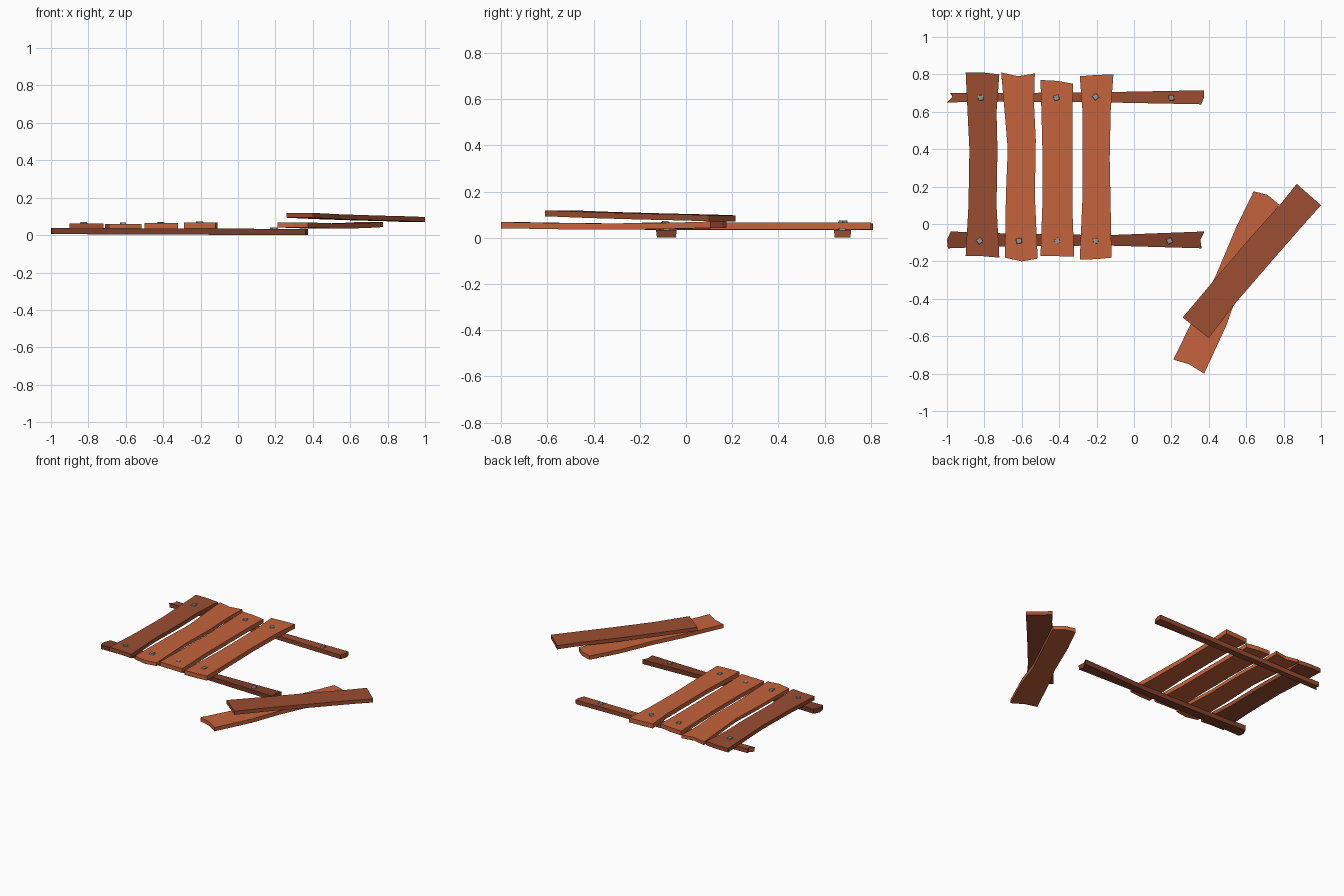
import bpy, bmesh, math
from mathutils import Vector


def material(name, rgb):
    m = bpy.data.materials.new(name)
    m.diffuse_color = (*rgb, 1)
    return m


LIGHT = material("light_wood", (0.56, 0.125, 0.045))
DARK = material("dark_wood", (0.33, 0.075, 0.03))
DEEP = material("deep_wood", (0.22, 0.05, 0.023))
IRON = material("iron", (0.3, 0.3, 0.29))


def board(name, left, right, mids, z0, z1, thick, mat, sag=0.0, under=1.0):
    """Warped board: edge points run end to end, mids are the ragged end centres."""
    bm = bmesh.new()
    rows = []
    n = len(left)
    for i, (a, b) in enumerate(zip(left, right)):
        a, b = Vector(a), Vector(b)
        c = (a + b) / 2
        m = Vector(mids[0]) if i == 0 else Vector(mids[1]) if i == n - 1 else c
        t = i / (n - 1)
        z = z0 + (z1 - z0) * t - sag * math.sin(math.pi * t)
        top = [bm.verts.new((p.x, p.y, z + thick)) for p in (a, m, b)]
        low = [bm.verts.new((q.x, q.y, z)) for q in (c + (a - c) * under, m, c + (b - c) * under)]
        rows.append(top + low[::-1])
    for r, s in zip(rows, rows[1:]):
        for k in range(6):
            j = (k + 1) % 6
            bm.faces.new((r[k], r[j], s[j], s[k]))
    for r in (rows[0], rows[-1]):
        bm.faces.new((r[0], r[1], r[4], r[5]))
        bm.faces.new((r[1], r[2], r[3], r[4]))
    bmesh.ops.recalc_face_normals(bm, faces=bm.faces)
    me = bpy.data.meshes.new(name)
    bm.to_mesh(me)
    bm.free()
    me.materials.append(mat)
    ob = bpy.data.objects.new(name, me)
    bpy.context.collection.objects.link(ob)


# Two rails on the ground
board("back_rail",
      [(-0.98, 0.70), (-0.7, 0.70), (-0.15, 0.705), (0.375, 0.715)],
      [(-1.0, 0.65), (-0.7, 0.655), (-0.15, 0.65), (0.36, 0.64)],
      [(-0.97, 0.68), (0.375, 0.68)], 0.006, 0.002, 0.031, DARK, under=0.9)
board("front_rail",
      [(-0.98, -0.04), (-0.7, -0.05), (-0.15, -0.06), (0.375, -0.04)],
      [(-0.995, -0.13), (-0.7, -0.12), (-0.15, -0.115), (0.36, -0.13)],
      [(-1.0, -0.085), (0.355, -0.085)], 0.006, 0.0, 0.033, DEEP, under=0.9)

# Four planks nailed across the rails
board("plank_1",
      [(-0.90, 0.81), (-0.89, 0.60), (-0.88, 0.40), (-0.885, 0.1), (-0.90, -0.17)],
      [(-0.72, 0.80), (-0.735, 0.60), (-0.73, 0.40), (-0.735, 0.1), (-0.72, -0.18)],
      [(-0.81, 0.81), (-0.81, -0.172)], 0.034, 0.034, 0.028, DARK)
board("plank_2",
      [(-0.71, 0.81), (-0.69, 0.58), (-0.675, 0.40), (-0.685, 0.15), (-0.69, -0.18)],
      [(-0.53, 0.805), (-0.535, 0.65), (-0.525, 0.45), (-0.53, 0.15), (-0.515, -0.185)],
      [(-0.62, 0.79), (-0.60, -0.20)], 0.035, 0.035, 0.024, LIGHT)
board("plank_3",
      [(-0.50, 0.77), (-0.495, 0.60), (-0.49, 0.40), (-0.49, 0.1), (-0.50, -0.17)],
      [(-0.325, 0.75), (-0.33, 0.60), (-0.33, 0.40), (-0.33, 0.1), (-0.32, -0.175)],
      [(-0.41, 0.765), (-0.41, -0.172)], 0.034, 0.034, 0.030, LIGHT)
board("plank_4",
      [(-0.29, 0.79), (-0.275, 0.60), (-0.275, 0.40), (-0.275, 0.15), (-0.29, -0.19)],
      [(-0.11, 0.80), (-0.125, 0.60), (-0.13, 0.35), (-0.125, 0.1), (-0.12, -0.18)],
      [(-0.20, 0.797), (-0.20, -0.188)], 0.035, 0.035, 0.032, LIGHT)

# Two loose planks, one lying over the other
board("loose_plank_lower",
      [(0.64, 0.175), (0.545, -0.02), (0.44, -0.27), (0.335, -0.47), (0.21, -0.725)],
      [(0.775, 0.105), (0.68, -0.10), (0.565, -0.34), (0.495, -0.54), (0.375, -0.80)],
      [(0.715, 0.155), (0.295, -0.75)], 0.043, 0.041, 0.027, LIGHT, sag=0.007)
board("loose_plank_upper",
      [(0.87, 0.215), (0.79, 0.115), (0.615, -0.08), (0.42, -0.31), (0.26, -0.50)],
      [(1.0, 0.10), (0.91, 0.0), (0.735, -0.20), (0.545, -0.42), (0.40, -0.61)],
      [(0.935, 0.157), (0.33, -0.555)], 0.071, 0.093, 0.026, DARK, sag=0.003)

# Square nail heads: x, y, top height, twist
nails = [(-0.82, 0.675, 0.069, 5), (-0.415, 0.675, 0.071, 15), (-0.205, 0.68, 0.074, 40),
         (0.20, 0.675, 0.042, 5), (-0.825, -0.09, 0.069, 35), (-0.615, -0.09, 0.068, 10),
         (-0.41, -0.09, 0.067, 30), (-0.205, -0.09, 0.073, 8), (0.19, -0.09, 0.042, 25)]
for i, (x, y, z, turn) in enumerate(nails):
    bpy.ops.mesh.primitive_cone_add(vertices=4, radius1=0.022, radius2=0.018, depth=0.014,
                                    location=(x, y, z - 0.007),
                                    rotation=(0, 0, math.radians(45 + turn)))
    ob = bpy.context.object
    ob.name = f"nail_head_{i + 1}"
    ob.data.materials.append(IRON)
